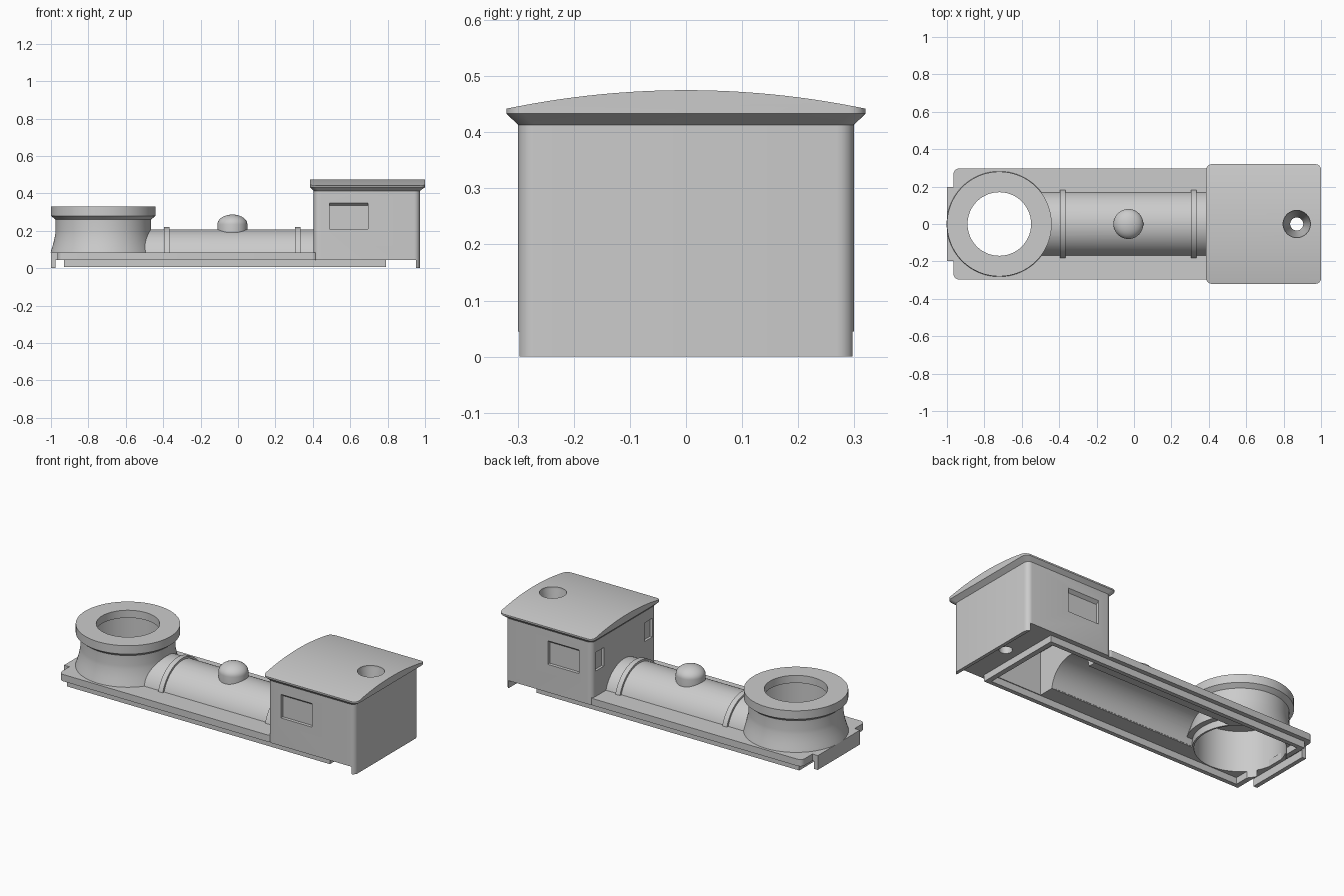
import bpy, bmesh, math
from mathutils import Vector

if "Cube" in bpy.data.objects:
    bpy.data.objects.remove(bpy.data.objects["Cube"])

grey = bpy.data.materials.new("plain_grey")
grey.diffuse_color = (0.6, 0.6, 0.6, 1)
grey.use_nodes = True
grey.node_tree.nodes["Principled BSDF"].inputs["Base Color"].default_value = grey.diffuse_color


def make(name, rings, closed=False):
    """Skin a list of equal point rings; cap the ends unless the rings close on themselves."""
    bm = bmesh.new()
    vr = [[bm.verts.new(p) for p in r] for r in rings]
    n = len(vr[0])
    pairs = list(zip(vr, vr[1:])) + ([(vr[-1], vr[0])] if closed else [])
    for a, b in pairs:
        for i in range(n):
            j = (i + 1) % n
            bm.faces.new((a[i], a[j], b[j], b[i]))
    if not closed:
        bm.faces.new(vr[0])
        bm.faces.new(vr[-1])
    bmesh.ops.recalc_face_normals(bm, faces=bm.faces)
    me = bpy.data.meshes.new(name)
    bm.to_mesh(me)
    bm.free()
    me.materials.append(grey)
    ob = bpy.data.objects.new(name, me)
    bpy.context.collection.objects.link(ob)
    return ob


def box(name, x0, x1, y0, y1, z0, z1):
    return make(name, [[(x0, y0, z), (x1, y0, z), (x1, y1, z), (x0, y1, z)] for z in (z0, z1)])


def rounded(x0, x1, hy, z, r=0.03, seg=6):
    """Rounded rectangle ring at height z."""
    pts = []
    corners = [(x1 - r, hy - r), (x0 + r, hy - r), (x0 + r, r - hy), (x1 - r, r - hy)]
    for k, (cx, cy) in enumerate(corners):
        for i in range(seg + 1):
            a = math.pi / 2 * (k + i / seg)
            pts.append((cx + r * math.cos(a), cy + r * math.sin(a), z))
    return pts


def lathe(name, profile, cx, closed=False, n=72):
    """Revolve (radius, z) points round a vertical axis at x = cx."""
    return make(name, [[(cx + r * math.cos(2 * math.pi * i / n), r * math.sin(2 * math.pi * i / n), z)
                        for i in range(n)] for r, z in profile], closed)


def along_x(name, pts, x0, x1):
    """Extrude a (y, z) outline along x."""
    return make(name, [[(x, y, z) for y, z in pts] for x in (x0, x1)])


def arc(r, cz, zmin, n=40):
    """Upper arc of a circle centred at (0, cz), ending at height zmin."""
    a0 = math.asin((zmin - cz) / r)
    return [(r * math.cos(a), cz + r * math.sin(a))
            for a in (a0 + (math.pi - 2 * a0) * i / n for i in range(n + 1))]


def boolean(ob, cutter, op='DIFFERENCE', keep=False):
    m = ob.modifiers.new("cut", 'BOOLEAN')
    m.operation, m.object, m.solver = op, cutter, 'EXACT'
    bpy.context.view_layer.objects.active = ob
    bpy.ops.object.modifier_apply(modifier=m.name)
    if not keep:
        bpy.data.objects.remove(cutter, do_unlink=True)


CHIM = -0.72
BOIL_Z = 0.03

# wide bore shared by the footplate, boiler and skirt
bore = lathe("bore_cutter", [(0.24, -0.1), (0.24, 0.27)], CHIM)
bore.hide_render = True

# footplate with an open slot under the boiler
footplate = make("footplate", [rounded(-0.965, 0.425, 0.297, z) for z in (0.045, 0.085)])
boolean(footplate, box("slot", -0.7, 0.6, -0.15, 0.15, 0, 0.2))
boolean(footplate, bore, keep=True)

# buffer beam at the front end
box("buffer_beam", -1.0, -0.975, -0.197, 0.197, 0.0, 0.085)
box("beam_bracket", -0.98, -0.955, -0.197, 0.197, 0.045, 0.085)

# skirt frame below the footplate
skirt = box("under_skirt", -0.93, 0.79, -0.27, 0.27, 0.006, 0.047)
boolean(skirt, box("skirt_inside", -0.9, 0.76, -0.245, 0.245, -0.1, 0.2))
boolean(skirt, bore, keep=True)

# hollow half-round boiler
outline = arc(0.178, BOIL_Z, 0.05) + arc(0.15, BOIL_Z, 0.05)[::-1]
boiler = along_x("boiler", outline, -0.6, 0.425)
boolean(boiler, bore, keep=True)
bpy.data.objects.remove(bore, do_unlink=True)

# boiler bands
for i, x in enumerate((-0.395, 0.305)):
    band = arc(0.19, BOIL_Z, 0.07) + arc(0.165, BOIL_Z, 0.07)[::-1]
    along_x(f"boiler_band_{i + 1}", band, x, x + 0.03)

# steam dome
dome = [(0.08, 0.19), (0.08, 0.235)]
dome += [(0.08 * math.cos(a), 0.235 + 0.052 * math.sin(a))
         for a in (math.radians(d) for d in range(10, 90, 10))]
lathe("steam_dome", dome + [(0.003, 0.287)], -0.03, n=48)

# flared chimney with a heavy rim
lathe("chimney", [(0.24, 0.045), (0.25, 0.045), (0.25, 0.085), (0.282, 0.085), (0.276, 0.105),
                  (0.268, 0.13), (0.262, 0.155), (0.257, 0.18), (0.255, 0.2), (0.255, 0.26),
                  (0.28, 0.28), (0.28, 0.33), (0.17, 0.33), (0.17, 0.285), (0.24, 0.285)],
      CHIM, closed=True)

# cab with flared cornice and curved roof
cab = make("cab", [rounded(0.405, 0.972, 0.299, 0.0), rounded(0.405, 0.972, 0.299, 0.413),
                   rounded(0.386, 1.0, 0.32, 0.433), rounded(0.386, 1.0, 0.32, 0.6)])
R = 1.568
half = math.asin(0.4 / R)
roof_arc = [(R * math.sin(t), 0.475 - R + R * math.cos(t))
            for t in (half - 2 * half * i / 40 for i in range(41))]
boolean(cab, along_x("roof_shape", roof_arc + [(-0.4, -0.1), (0.4, -0.1)], 0.2, 1.2), 'INTERSECT')

# raised cab underside, leaving the rear plate full height
boolean(cab, box("under_cut", 0.2, 0.952, -0.4, 0.4, -0.2, 0.045))
# cab interior and its opening into the boiler
boolean(cab, box("cab_inside", 0.431, 0.76, -0.24, 0.24, -0.1, 0.3))
boolean(cab, along_x("boiler_opening", arc(0.15, BOIL_Z, 0.031) + [(-0.15, -0.1), (0.15, -0.1)],
                     0.35, 0.5))
# tapered roof hole running through to the underside
boolean(cab, lathe("roof_hole", [(0.035, -0.1), (0.035, 0.32), (0.073, 0.46), (0.073, 0.6)],
                   0.87, n=48))

# recessed windows, mirrored on both sides
for s in (-1, 1):
    side = [(0.4 * s, 0.21), (0.28 * s, 0.21), (0.28 * s, 0.335), (0.299 * s, 0.35), (0.4 * s, 0.35)]
    boolean(cab, along_x("side_window", side, 0.49, 0.695))
    y0, y1 = sorted((0.19 * s, 0.265 * s))
    boolean(cab, box("front_window", 0.3, 0.42, y0, y1, 0.235, 0.345))

# smooth shading with crisp edges
for ob in bpy.context.scene.objects:
    ob.select_set(True)
    bpy.context.view_layer.objects.active = ob
bpy.ops.object.shade_smooth_by_angle(angle=math.radians(30))
